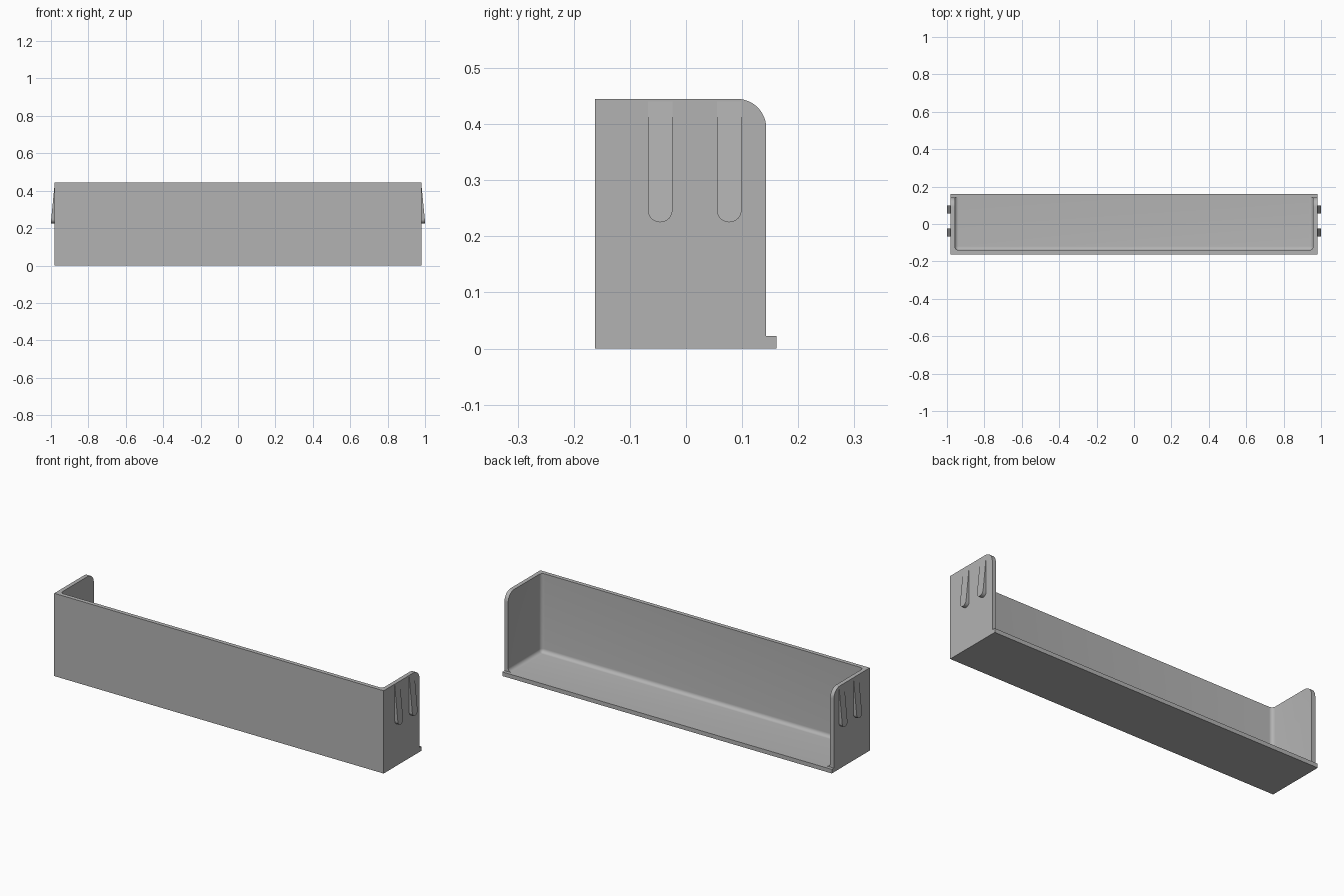
import bpy, bmesh, math
from mathutils import Vector

cube = bpy.data.objects.get("Cube")
if cube:
    bpy.data.objects.remove(cube, do_unlink=True)

HALF, WALL = 0.98, 0.022
FRONT, BACK, LIP = -0.162, 0.143, 0.161
HEIGHT, CORNER = 0.445, 0.052

grey = bpy.data.materials.new("plain grey")
grey.use_nodes = True
grey.diffuse_color = (0.45, 0.45, 0.45, 1)
grey.node_tree.nodes["Principled BSDF"].inputs["Base Color"].default_value = grey.diffuse_color


def arc(cy, cz, r, start, end, steps=12):
    angles = [math.radians(start + (end - start) * i / steps) for i in range(steps + 1)]
    return [(cy + r * math.cos(a), cz + r * math.sin(a)) for a in angles]


def finish(bm, name):
    bmesh.ops.recalc_face_normals(bm, faces=bm.faces)
    mesh = bpy.data.meshes.new(name)
    bm.to_mesh(mesh)
    bm.free()
    mesh.materials.append(grey)
    obj = bpy.data.objects.new(name, mesh)
    bpy.context.collection.objects.link(obj)
    return obj


def smooth(obj):
    bpy.ops.object.select_all(action="DESELECT")
    obj.select_set(True)
    bpy.context.view_layer.objects.active = obj
    bpy.ops.object.shade_smooth_by_angle(angle=math.radians(30))


def prism(name, outline, x_in, x_out):
    """Extrude a (y, z) outline along x; x_out is a function of z."""
    bm = bmesh.new()
    a = [bm.verts.new((x_in, y, z)) for y, z in outline]
    b = [bm.verts.new((x_out(z), y, z)) for y, z in outline]
    bm.faces.new(a)
    bm.faces.new(b[::-1])
    for i in range(len(a)):
        j = (i + 1) % len(a)
        bm.faces.new((a[i], a[j], b[j], b[i]))
    return finish(bm, name)


# Tray body: side profile with a rounded back corner and a floor lip
profile = [(FRONT, 0), (LIP, 0), (LIP, WALL), (BACK, WALL)]
profile += arc(BACK - CORNER, HEIGHT - CORNER, CORNER, 0, 90)
profile += [(FRONT, HEIGHT)]
tray = prism("tray", profile, -HALF, lambda z: HALF)

# Cavity, open at the top and back, with rounded inner edges
bm = bmesh.new()
bmesh.ops.create_cube(bm, size=1)
low = Vector((-HALF + WALL, FRONT + WALL, WALL))
high = Vector((HALF - WALL, 0.4, 0.7))
for v in bm.verts:
    v.co = [high[i] if v.co[i] > 0 else low[i] for i in range(3)]


def inner(e):
    p, q = (v.co for v in e.verts)
    at_floor = max(p.z, q.z) < 0.1
    at_front = max(p.y, q.y) < 0
    along_side = abs(p.x - q.x) < 0.1
    return (at_floor and (at_front or along_side)) or (at_front and along_side)


bmesh.ops.bevel(bm, geom=[e for e in bm.edges if inner(e)], offset=0.02,
                segments=6, profile=0.5, affect="EDGES")
cutter = finish(bm, "cavity_cutter")
cutter.hide_render = True

cut = tray.modifiers.new("cavity", "BOOLEAN")
cut.operation = "DIFFERENCE"
cut.solver = "EXACT"
cut.object = cutter
bpy.context.view_layer.objects.active = tray
bpy.ops.object.modifier_apply(modifier=cut.name)
bpy.data.objects.remove(cutter, do_unlink=True)
smooth(tray)

# Tapered clips with round lower ends, two on each end wall
TOP, R, LOW = 0.44, 0.022, 0.247
for side, sign in (("left", 1), ("right", -1)):
    for place, y in (("front", -0.046), ("back", 0.077)):
        outline = arc(y, LOW, R, 180, 360) + [(y + R, TOP), (y - R, TOP)]
        clip = prism(f"{side}_{place}_clip", outline, sign * (HALF - 0.005),
                     lambda z: sign * (HALF + 0.02 * min(1, (TOP - z) / (TOP - 0.235))))
        smooth(clip)
